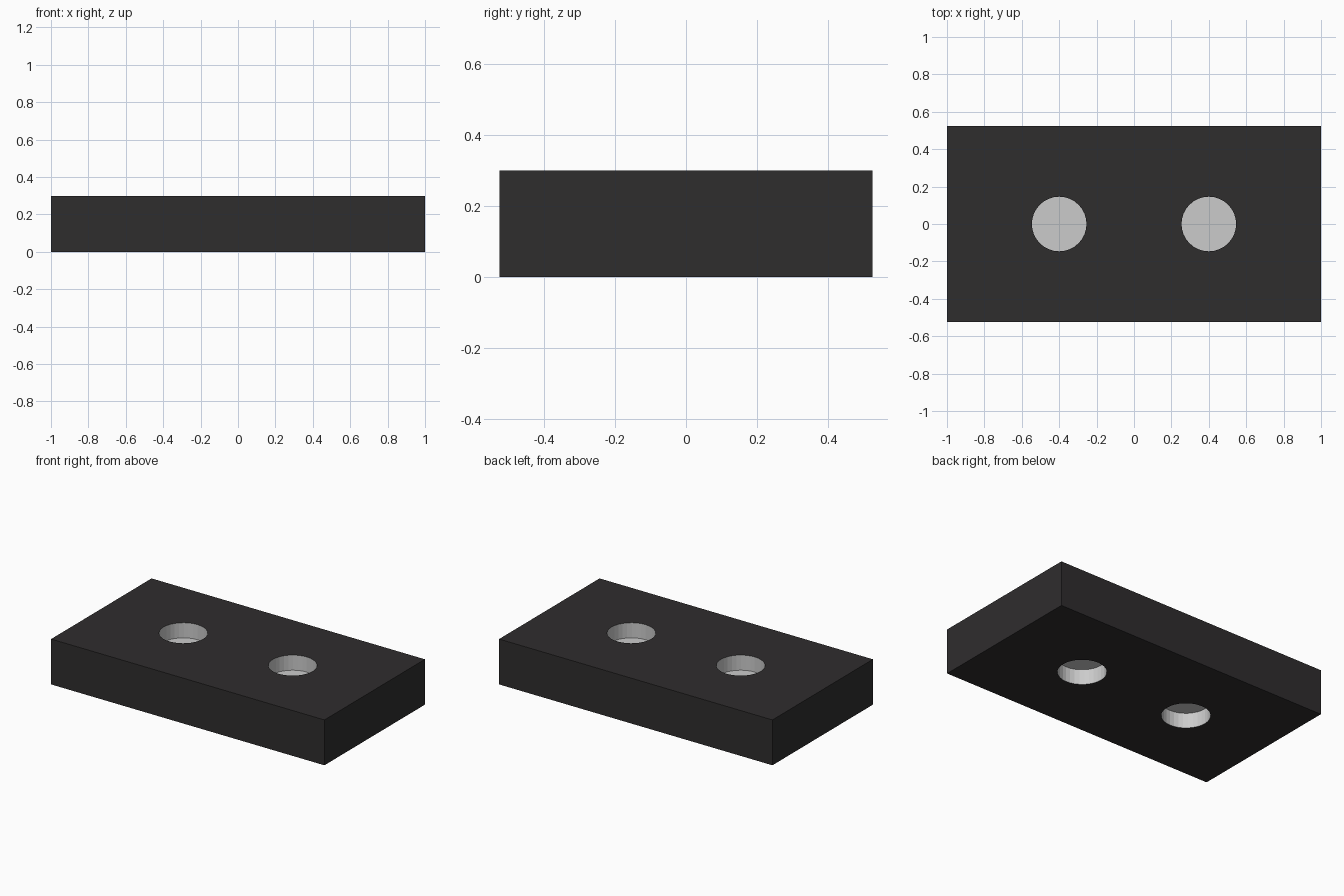
import bpy

if "Cube" in bpy.data.objects:
    bpy.data.objects.remove(bpy.data.objects["Cube"])

HOLE_X, RADIUS, SIDES = 0.4, 0.146, 32

dark = bpy.data.materials.new("dark_plate")
dark.diffuse_color = (0.028, 0.026, 0.027, 1)
dark.use_nodes = True
dark.node_tree.nodes["Principled BSDF"].inputs["Base Color"].default_value = dark.diffuse_color
grey = bpy.data.materials.new("grey_socket")
grey.diffuse_color = (0.8, 0.8, 0.8, 1)
grey.use_nodes = True
grey.node_tree.nodes["Principled BSDF"].inputs["Base Color"].default_value = grey.diffuse_color

# Flat rectangular plate
bpy.ops.mesh.primitive_cube_add(size=1, location=(0, 0, 0.15))
plate = bpy.context.object
plate.name = "plate"
plate.scale = (2, 1.05, 0.3)
bpy.ops.object.transform_apply(location=True, scale=True)
plate.data.materials.append(dark)


def socket_cutter(x, z):
    """Cylinder that sinks a 0.1 deep socket into one face of the plate."""
    bpy.ops.mesh.primitive_cylinder_add(vertices=SIDES, radius=RADIUS, depth=0.2, location=(x, 0, z))
    cutter = bpy.context.object
    cutter.name = "socket_cutter"
    cutter.data.materials.append(grey)
    cutter.hide_render = True
    return cutter


# Blind sockets from above and below, their insides left grey
for x in (-HOLE_X, HOLE_X):
    for z in (0.3, 0.0):
        cutter = socket_cutter(x, z)
        mod = plate.modifiers.new("socket", 'BOOLEAN')
        mod.operation = 'DIFFERENCE'
        mod.solver = 'EXACT'
        mod.material_mode = 'TRANSFER'
        mod.object = cutter
        bpy.context.view_layer.objects.active = plate
        bpy.ops.object.modifier_apply(modifier=mod.name)
        bpy.data.objects.remove(cutter)
